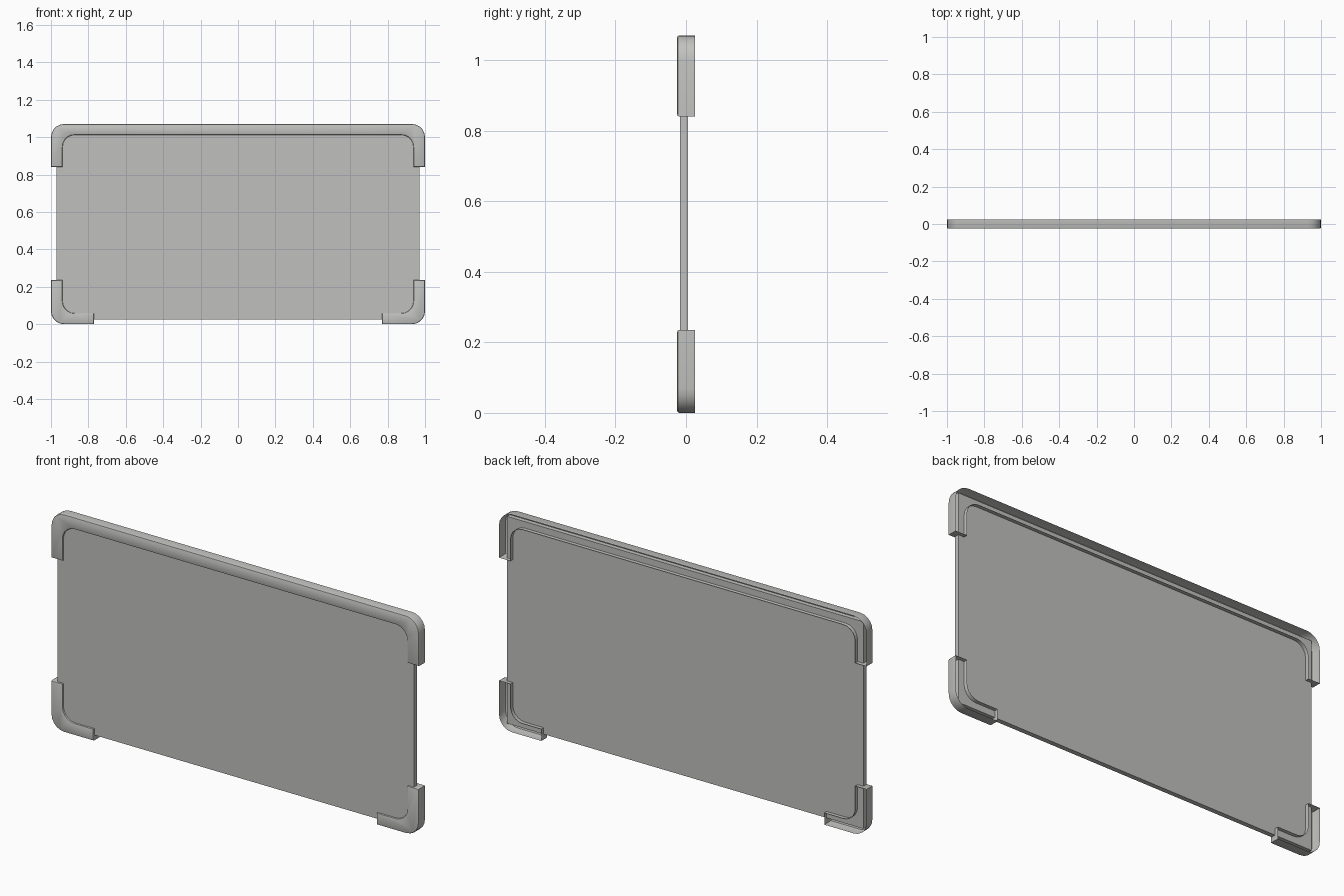
import bpy, bmesh, math

if "Cube" in bpy.data.objects:
    bpy.data.objects.remove(bpy.data.objects["Cube"])

grey = bpy.data.materials.new("plain grey")
grey.diffuse_color = (0.53, 0.53, 0.52, 1)
grey.use_nodes = True
grey.node_tree.nodes["Principled BSDF"].inputs["Base Color"].default_value = grey.diffuse_color

Y_FRONT, Y_BACK = -0.025, 0.025   # depth of the guards
W, H = 1.0, 1.07                  # outer half width and height
R_OUT, R_IN, SEG = 0.07, 0.065, 5
IN_X, IN_LOW, IN_TOP = 0.938, 0.058, 1.012


def arc(cx, cz, r, a0, a1):
    return [(cx + r * math.cos(math.radians(a0 + (a1 - a0) * i / SEG)),
             cz + r * math.sin(math.radians(a0 + (a1 - a0) * i / SEG)))
            for i in range(SEG + 1)]


def make_object(name, bm):
    me = bpy.data.meshes.new(name)
    bm.to_mesh(me)
    bm.free()
    me.materials.append(grey)
    ob = bpy.data.objects.new(name, me)
    bpy.context.collection.objects.link(ob)
    bpy.ops.object.select_all(action='DESELECT')
    ob.select_set(True)
    bpy.context.view_layer.objects.active = ob
    bpy.ops.object.shade_smooth_by_angle(angle=math.radians(25))
    return ob


def guard(name, outline):
    """Hollow tray open at the back, with a softened front edge."""
    bm = bmesh.new()
    front = [bm.verts.new((x, Y_FRONT, z)) for x, z in outline]
    back = [bm.verts.new((x, Y_BACK, z)) for x, z in outline]
    n = len(outline)
    face = bm.faces.new(front)
    for i in range(n):
        j = (i + 1) % n
        bm.faces.new((front[j], front[i], back[i], back[j]))
    bm.normal_update()
    edges = list(face.edges)
    bmesh.ops.bevel(bm, geom=edges, offset=0.006, segments=2,
                    profile=0.5, affect='EDGES')
    return make_object(name, bm)


# screen panel
bm = bmesh.new()
bmesh.ops.create_cube(bm, size=1)
for v in bm.verts:
    v.co = (v.co.x * 1.94, v.co.y * 0.023 - 0.0055, v.co.z * 1.018 + 0.535)
make_object("panel", bm)

# top frame, wrapping both upper corners
right = [(W, 0.84)] + arc(W - R_OUT, H - R_OUT, R_OUT, 0, 90)
inner = arc(IN_X - R_IN, IN_TOP - R_IN, R_IN, 90, 0) + [(IN_X, 0.84)]
left = [(-x, z) for x, z in reversed(right)]
inner_left = [(-x, z) for x, z in reversed(inner)]
guard("top_frame", right + left + inner_left + inner)

# lower corner guards
corner = ([(0.77, 0.0)] + arc(W - R_OUT, R_OUT, R_OUT, -90, 0) + [(W, 0.235)]
          + [(IN_X, 0.235)] + arc(IN_X - R_IN, IN_LOW + R_IN, R_IN, 0, -90)
          + [(0.77, IN_LOW)])
guard("right_corner_guard", corner)
guard("left_corner_guard", [(-x, z) for x, z in reversed(corner)])
